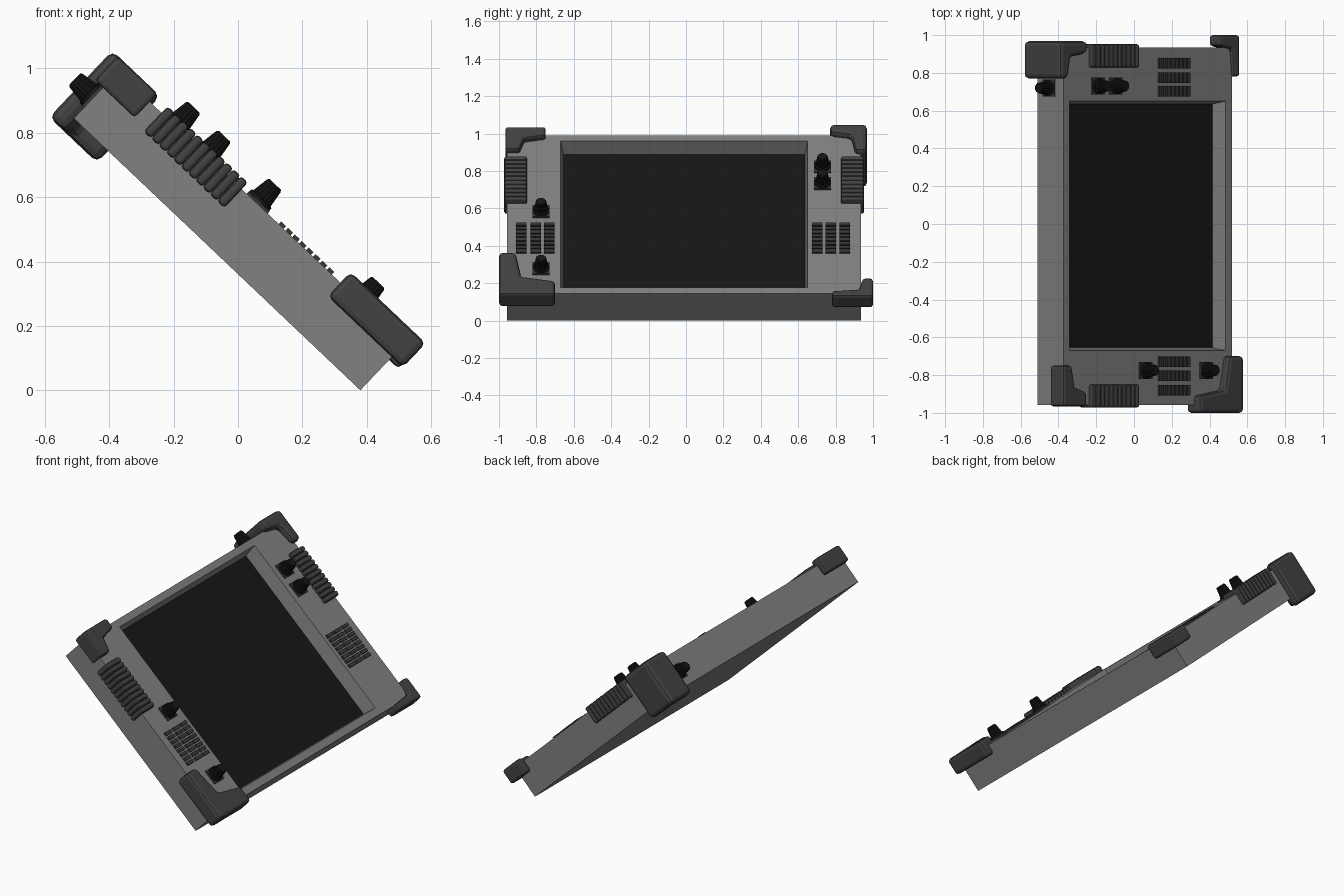
import bpy, bmesh, math
from mathutils import Matrix, Vector

if "Cube" in bpy.data.objects:
    bpy.data.objects.remove(bpy.data.objects["Cube"])

# Tilted device frame: u runs up the slope, y across, n out of the screen side
TILT = Matrix.Translation((0.38, 0, 0)) @ Matrix.Rotation(math.radians(43.5), 4, 'Y')


def material(name, v):
    m = bpy.data.materials.new(name)
    m.diffuse_color = (v, v, v, 1)
    m.use_nodes = True
    m.node_tree.nodes["Principled BSDF"].inputs["Base Color"].default_value = m.diffuse_color
    return m


CASE = material("case_grey", 0.22)
RUBBER = material("dark_rubber", 0.055)
SLAT = material("slat_grey", 0.04)
BLACK = material("black", 0.008)


def pt(u, y, n):
    return Vector((-u, y, n))


def finish(name, bm, mat, bevel=0, segments=1):
    bmesh.ops.recalc_face_normals(bm, faces=bm.faces)
    me = bpy.data.meshes.new(name)
    bm.to_mesh(me)
    bm.free()
    me.materials.append(mat)
    ob = bpy.data.objects.new(name, me)
    bpy.context.collection.objects.link(ob)
    ob.matrix_world = TILT
    if bevel:
        b = ob.modifiers.new("bevel", 'BEVEL')
        b.width, b.segments = bevel, segments
    return ob


def loft(bm, rings):
    """Closed solid through a list of equal-length rings of points."""
    vs = [[bm.verts.new(p) for p in r] for r in rings]
    k = len(rings[0])
    for a, b in zip(vs, vs[1:]):
        for i in range(k):
            bm.faces.new((a[i], a[(i + 1) % k], b[(i + 1) % k], b[i]))
    bm.faces.new(vs[0])
    bm.faces.new(vs[-1])


def rect(u0, u1, y0, y1, n):
    return [pt(u0, y0, n), pt(u1, y0, n), pt(u1, y1, n), pt(u0, y1, n)]


def box(bm, u0, u1, y0, y1, n0, n1):
    loft(bm, [rect(u0, u1, y0, y1, n0), rect(u0, u1, y0, y1, n1)])


# Case with a sloped screen recess
bm = bmesh.new()
loft(bm, [rect(0, 1.227, -0.957, 0.935, 0), rect(0, 1.227, -0.957, 0.935, 0.2),
          rect(0.045, 1.185, -0.67, 0.65, 0.2), rect(0.06, 1.17, -0.655, 0.635, 0.113)])
finish("case", bm, CASE)

# Screen panel
bm = bmesh.new()
box(bm, 0.06, 1.17, -0.655, 0.635, 0.111, 0.115)
finish("screen", bm, BLACK)


# L-shaped corner bumpers: outer, arm end and arm inner edge on each axis
def bumper(name, u, y, n0, n1, bevel):
    (uo, ue, ui), (yo, ye, yi) = u, y
    outline = [(uo, yo), (ue, yo), (ue, yi + (yo - yi) * 0.25), (ui, yi),
               (ui + (uo - ui) * 0.25, ye), (uo, ye)]
    bm = bmesh.new()
    loft(bm, [[pt(a, b, n) for a, b in outline] for n in (n0, n1)])
    finish(name, bm, RUBBER, bevel, 2)


bumper("bumper_lower_left", (-0.047, 0.275, 0.09), (-1.0, -0.7, -0.88), 0.142, 0.246, 0.018)
bumper("bumper_lower_right", (-0.04, 0.10, 0.015), (1.0, 0.78, 0.925), 0.13, 0.222, 0.014)
bumper("bumper_upper_left", (1.262, 1.09, 1.175), (-0.966, -0.75, -0.865), 0.13, 0.235, 0.014)
bumper("bumper_upper_right", (1.285, 1.08, 1.2), (0.968, 0.77, 0.885), -0.05, 0.235, 0.022)

# Ribbed side grips
for name, y0, y1 in (("grip_left", -0.972, -0.85), ("grip_right", 0.828, 0.952)):
    bm = bmesh.new()
    ribs = 11
    pitch = 0.345 / ribs
    for i in range(ribs):
        u = 0.697 + i * pitch
        box(bm, u, u + pitch * 0.98, y0, y1, 0.12, 0.228)
    finish(name, bm, RUBBER, 0.011, 2)

# Slatted vents, three columns on each side
for name, cols in (("vent_left", (-0.88, -0.803, -0.73)), ("vent_right", (0.703, 0.775, 0.85))):
    bm = bmesh.new()
    for yc in cols:
        for i in range(8):
            u = 0.312 + i * 0.0295
            box(bm, u, u + 0.021, yc - 0.028, yc + 0.028, 0.19, 0.211)
    finish(name, bm, SLAT)


# Fluted knobs on square plates
def knob(name, u, y, on_end=False):
    def ring(r, h, flute):
        pts = []
        for i in range(32):
            a = math.tau * i / 32
            rr = r * (flute if i % 2 else 1)
            p, q = rr * math.cos(a), rr * math.sin(a)
            pts.append(pt(1.227 + h, y + q, u + p) if on_end else pt(u + p, y + q, 0.2 + h))
        return pts
    bm = bmesh.new()
    loft(bm, [ring(0.043, -0.01, 1), ring(0.043, 0.02, 1), ring(0.037, 0.022, 0.9),
              ring(0.029, 0.076, 0.9), ring(0.024, 0.082, 1)])
    finish(name, bm, BLACK)
    bm = bmesh.new()
    w = 0.045
    if on_end:
        box(bm, 1.21, 1.236, y - w, y + w, u - w, u + w)
    else:
        box(bm, u - w, u + w, y - w, y + w, 0.19, 0.209)
    finish(name + "_plate", bm, SLAT)


knob("knob_left_lower", 0.19, -0.775)
knob("knob_left_upper", 0.632, -0.775)
knob("knob_right_lower", 0.85, 0.73)
knob("knob_right_upper", 0.98, 0.73)
knob("knob_end", 0.09, 0.72, on_end=True)
